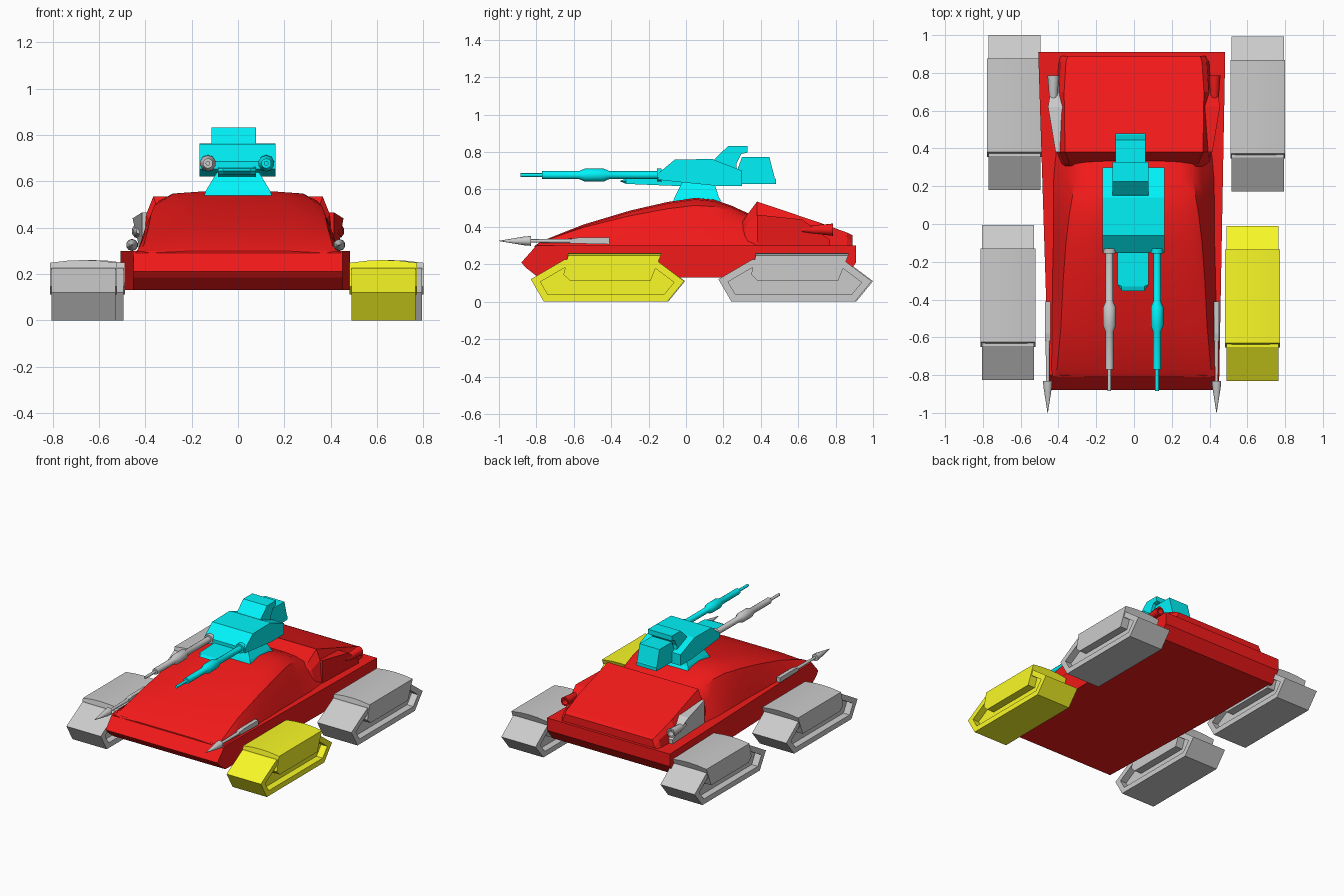
import bpy, bmesh
from math import sin, cos, pi, radians


def paint(name, rgb):
    m = bpy.data.materials.new(name)
    m.diffuse_color = (*rgb, 1)
    return m


RED, CYAN, YELLOW = paint("red", (0.9, 0.01, 0.01)), paint("cyan", (0, 0.9, 0.95)), paint("yellow", (0.95, 0.95, 0.02))


def loft(name, rings, mat=None, smooth=None, recess=None):
    """Skin closed rings of points and cap both ends; optionally recess the caps."""
    bm = bmesh.new()
    vs = [[bm.verts.new(p) for p in r] for r in rings]
    n = len(rings[0])
    for a, b in zip(vs, vs[1:]):
        for i in range(n):
            bm.faces.new((a[i], a[(i + 1) % n], b[(i + 1) % n], b[i]))
    caps = [bm.faces.new(vs[0]), bm.faces.new(vs[-1])]
    bmesh.ops.recalc_face_normals(bm, faces=bm.faces)
    if recess:
        for c in caps:
            bmesh.ops.inset_region(bm, faces=[c], thickness=recess[0], use_even_offset=True)
            push = c.normal * -recess[1]
            new = bmesh.ops.extrude_discrete_faces(bm, faces=[c])["faces"][0]
            bmesh.ops.translate(bm, verts=new.verts, vec=push)
    me = bpy.data.meshes.new(name)
    bm.to_mesh(me)
    bm.free()
    ob = bpy.data.objects.new(name, me)
    bpy.context.collection.objects.link(ob)
    if mat:
        me.materials.append(mat)
    if smooth:
        bpy.ops.object.select_all(action='DESELECT')
        ob.select_set(True)
        bpy.context.view_layer.objects.active = ob
        bpy.ops.object.shade_smooth_by_angle(angle=radians(smooth))
    return ob


def prism(name, prof, x0, x1, mat=None, recess=None):
    """Extrude a (y, z) side profile from x0 to x1."""
    return loft(name, [[(x, y, z) for y, z in prof] for x in (x0, x1)], mat, recess=recess)


def lathe(name, prof, x, z, mat=None, sides=10):
    """Round part along y from (y, radius) pairs."""
    ang = [2 * pi * (i + 0.5) / sides for i in range(sides)]
    return loft(name, [[(x + r * cos(a), y, z + r * sin(a)) for a in ang] for y, r in prof], mat, 40)


# Lower hull slab, wider at the rear
slab = prism("lower_hull", [(-0.88, 0.21), (-0.86, 0.185), (-0.79, 0.13), (0.85, 0.13), (0.91, 0.21),
                            (0.91, 0.30), (-0.80, 0.30)], -1, 1, RED)
for v in slab.data.vertices:
    t = (v.co.y + 0.88) / 1.79
    v.co.x = v.co.x * (0.45 + 0.045 * t) - 0.012 * t

# Sloping front deck, domed toward the turret
deck = [  # y, base x, shoulder x, shoulder z, top x, top z
    (-0.81, 0.445, 0.43, 0.297, 0.38, 0.298),
    (-0.77, 0.445, 0.425, 0.315, 0.37, 0.325),
    (-0.55, 0.44, 0.405, 0.365, 0.35, 0.412),
    (-0.30, 0.435, 0.40, 0.40, 0.33, 0.487),
    (-0.10, 0.43, 0.39, 0.42, 0.31, 0.533),
    (0.05, 0.43, 0.385, 0.43, 0.28, 0.555),
    (0.15, 0.43, 0.37, 0.43, 0.26, 0.545),
    (0.24, 0.43, 0.36, 0.42, 0.25, 0.515),
    (0.36, 0.42, 0.35, 0.39, 0.24, 0.46),
    (0.45, 0.42, 0.35, 0.36, 0.24, 0.43)]
rings = []
for y, bx, sx, sz, tx, tz in deck:
    half = [(bx, 0.29), (sx, sz), ((sx + tx) / 2 + 0.01, sz + (tz - sz) * 0.68), (tx, tz - 0.008), (tx * 0.6, tz)]
    rings.append([(x, y, z) for x, z in half] + [(-x, y, z) for x, z in reversed(half)])
loft("front_deck", rings, RED, 35)

# Rear engine block: wedge with chamfered sides
block = [  # y, base x, base z, side x, side z, top x, top z
    (0.26, 0.35, 0.29, 0.34, 0.33, 0.31, 0.36),
    (0.32, 0.40, 0.29, 0.37, 0.41, 0.34, 0.455),
    (0.38, 0.41, 0.29, 0.395, 0.46, 0.365, 0.535),
    (0.70, 0.41, 0.29, 0.395, 0.39, 0.37, 0.428),
    (0.86, 0.40, 0.29, 0.385, 0.35, 0.36, 0.37),
    (0.89, 0.39, 0.29, 0.37, 0.31, 0.35, 0.355)]
loft("engine_block", [[(bx, y, bz), (sx, y, sz), (tx, y, tz), (-tx, y, tz), (-sx, y, sz), (-bx, y, bz)]
                      for y, bx, bz, sx, sz, tx, tz in block], RED)

# Side fairings with flared exhausts (left side grey) and side spears
fairing = [(0.38, 0.29), (0.38, 0.465), (0.62, 0.44), (0.77, 0.33), (0.77, 0.29)]
for side, s, mat in (("right", 1, RED), ("left", -1, None)):
    ob = prism(side + "_fairing", fairing, s * 0.37, s * 0.455, mat)
    for v in ob.data.vertices:
        if abs(v.co.x) > 0.4:
            v.co.x = s * (0.415 if v.co.y < 0.5 else 0.455)
            if v.co.y > 0.7:
                v.co.x = s * 0.43
    lathe(side + "_exhaust", [(0.62, 0.012), (0.68, 0.024), (0.76, 0.03), (0.785, 0.033), (0.785, 0.022), (0.75, 0.018)],
          s * 0.427, 0.385, mat)
    x = s * 0.447 - 0.01
    prism(side + "_spear_mount", [(-0.41, 0.307), (-0.41, 0.342), (-0.58, 0.342), (-0.62, 0.335), (-0.62, 0.312)],
          x - 0.014, x + 0.014)
    lathe(side + "_spear", [(-0.60, 0.012), (-0.83, 0.009), (-0.83, 0.026), (-0.86, 0.024), (-1.0, 0.001)], x, 0.325)

# Track pods: recessed belt with a crowned cover
belt = [(-0.41, 0.12), (-0.34, 0), (0.32, 0), (0.41, 0.11), (0.27, 0.215), (-0.23, 0.225)]
cover = [(-0.235, 0.145), (-0.21, 0.26), (0.285, 0.26), (0.23, 0.112), (-0.20, 0.112)]
for name, cx, cy, mat in (("front_right", 0.627, -0.42, YELLOW), ("front_left", -0.667, -0.415, None),
                          ("rear_right", 0.655, 0.583, None), ("rear_left", -0.632, 0.59, None)):
    prism(name + "_track", [(y + cy, z) for y, z in belt], cx - 0.138, cx + 0.138, mat, recess=(0.038, 0.05))
    loft(name + "_track_cover", [[(cx + dx, cy + y, z - (drop if z > 0.2 else 0)) for y, z in cover]
                                 for dx, drop in ((-0.145, 0.012), (-0.07, 0.003), (0, 0), (0.07, 0.003), (0.145, 0.012))],
         mat, 30)

# Turret pedestal
loft("turret_pedestal", [[(-wx, y0, z), (wx, y0, z), (wx, y1, z), (-wx, y1, z)]
                         for z, wx, y0, y1 in ((0.535, 0.147, -0.07, 0.19), (0.56, 0.138, -0.06, 0.175),
                                               (0.64, 0.09, -0.02, 0.15))], CYAN)
# Turret body, nose, raised sight and rear box
prism("turret_body", [(-0.15, 0.652), (-0.15, 0.685), (-0.06, 0.76), (0.14, 0.763), (0.30, 0.70), (0.30, 0.62),
                      (0.16, 0.62), (-0.04, 0.64)], -0.166, 0.162, CYAN)
nose = [(-0.355, 0.645), (-0.32, 0.63), (-0.03, 0.618), (0.04, 0.64), (-0.05, 0.665), (-0.33, 0.655)]
loft("turret_nose", [[(x, max(y, lim), z) for y, z in nose] for x, lim in
                     ((-0.087, -0.32), (-0.065, -0.36), (0.055, -0.36), (0.077, -0.32))], CYAN)
prism("turret_sight", [(0.14, 0.74), (0.155, 0.765), (0.225, 0.832), (0.328, 0.832), (0.328, 0.797), (0.295, 0.79),
                       (0.27, 0.74), (0.27, 0.69)], -0.115, 0.077, CYAN)
prism("turret_rear_box", [(0.25, 0.64), (0.30, 0.775), (0.445, 0.775), (0.475, 0.66), (0.48, 0.655), (0.48, 0.63),
                          (0.29, 0.63)], -0.098, 0.062, CYAN)

# Twin cannons (left one grey)
barrel = [(-0.13, 0.036), (-0.155, 0.034), (-0.155, 0.021), (-0.41, 0.021), (-0.44, 0.035), (-0.54, 0.035),
          (-0.57, 0.022), (-0.77, 0.022), (-0.77, 0.01), (-0.885, 0.01)]
lathe("right_cannon", barrel, 0.122, 0.677, CYAN)
lathe("left_cannon", barrel, -0.13, 0.677)
